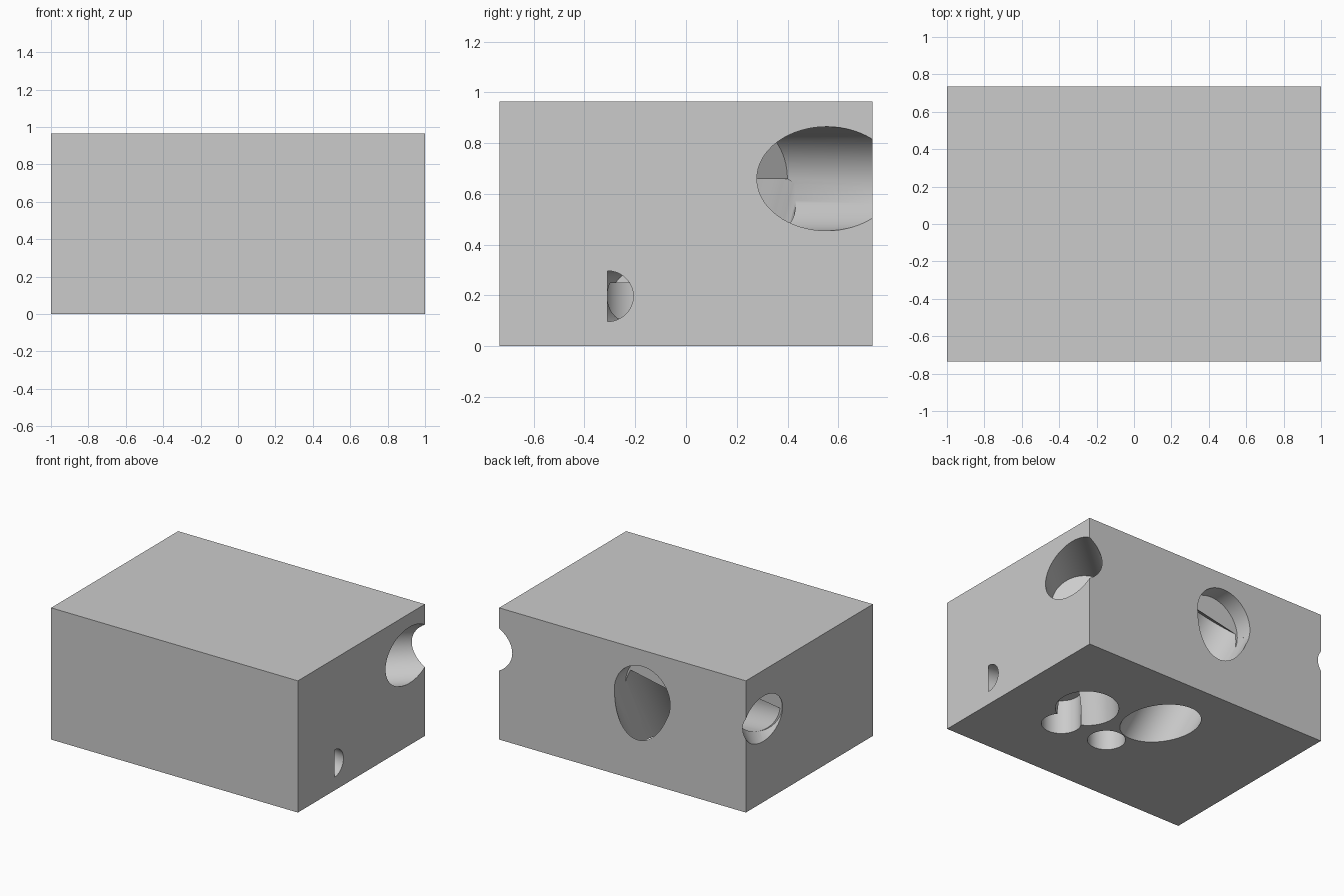
import bpy
import math
from mathutils import Vector

old = bpy.data.objects.get("Cube")
if old:
    bpy.data.objects.remove(old, do_unlink=True)

grey = bpy.data.materials.new("plain grey")
grey.use_nodes = True
grey.diffuse_color = (0.6, 0.6, 0.6, 1)
grey.node_tree.nodes["Principled BSDF"].inputs["Base Color"].default_value = (0.6, 0.6, 0.6, 1)

# Solid block
bpy.ops.mesh.primitive_cube_add(size=1, location=(0, 0, 0.4825))
block = bpy.context.object
block.name = "block"
block.scale = (2, 1.47, 0.965)
bpy.ops.object.transform_apply(location=True, scale=True)
block.data.materials.append(grey)


def bore(name, start, end, radius, extend_start=0.0, extend_end=0.0):
    """Cut a round channel between two points, optionally run past either end."""
    a, b = Vector(start), Vector(end)
    d = (b - a).normalized()
    a, b = a - d * extend_start, b + d * extend_end
    bpy.ops.mesh.primitive_cylinder_add(vertices=64, radius=radius,
                                        depth=(b - a).length, location=(a + b) / 2)
    cutter = bpy.context.object
    cutter.name = name
    cutter.rotation_euler = d.to_track_quat("Z", "Y").to_euler()
    cutter.data.materials.append(grey)
    cutter.hide_render = True
    cutter.hide_set(True)
    cut = block.modifiers.new(name, "BOOLEAN")
    cut.operation = "DIFFERENCE"
    cut.solver = "EXACT"
    cut.object = cutter
    return cutter


# Corner channel: level run from the left side, then a steep drop to the base
bore("corner_run", (1, 0.555, 0.66), (0.657, 0.247, 0.66), 0.205, extend_start=0.5)
bore("corner_drop", (0.657, 0.247, 0.66), (0.464, 0.07, 0), 0.21, extend_end=0.3)

# Back channel: short level mouth, then a slope to the base
mouth = bore("back_mouth", (-0.16, 0.735, 0.62), (-0.16, 0.605, 0.62), 0.226, extend_start=0.2)
bore("back_slope", (-0.16, 0.69, 0.62), (-0.035, 0.231, 0), 0.228, extend_end=0.5)

# Side channel: mouth on the right side, long slope, narrow drop
bore("side_mouth", (-1, 0.535, 0.61), (-0.88, 0.425, 0.61), 0.165, extend_start=0.5)
bore("side_slope", (-0.9, 0.44, 0.61), (0.096, -0.17, 0.23), 0.15)
bore("side_drop", (0.096, -0.17, 0.3), (0.096, -0.17, 0), 0.126, extend_end=0.2)

# Small channel: thin run from the left side, drop to the base
bore("small_run", (1, -0.31, 0.197), (0.466, -0.194, 0.197), 0.1)
bore("small_drop", (0.466, -0.194, 0.25), (0.466, -0.194, 0), 0.132, extend_end=0.2)

# Bake the cuts, remove the cutters and smooth the channel walls
bpy.ops.object.select_all(action="DESELECT")
bpy.context.view_layer.objects.active = block
block.select_set(True)
cutters = [m.object for m in block.modifiers]
for m in list(block.modifiers):
    bpy.ops.object.modifier_apply(modifier=m.name)
for c in cutters:
    bpy.data.objects.remove(c, do_unlink=True)
bpy.ops.object.shade_smooth_by_angle(angle=math.radians(30))
